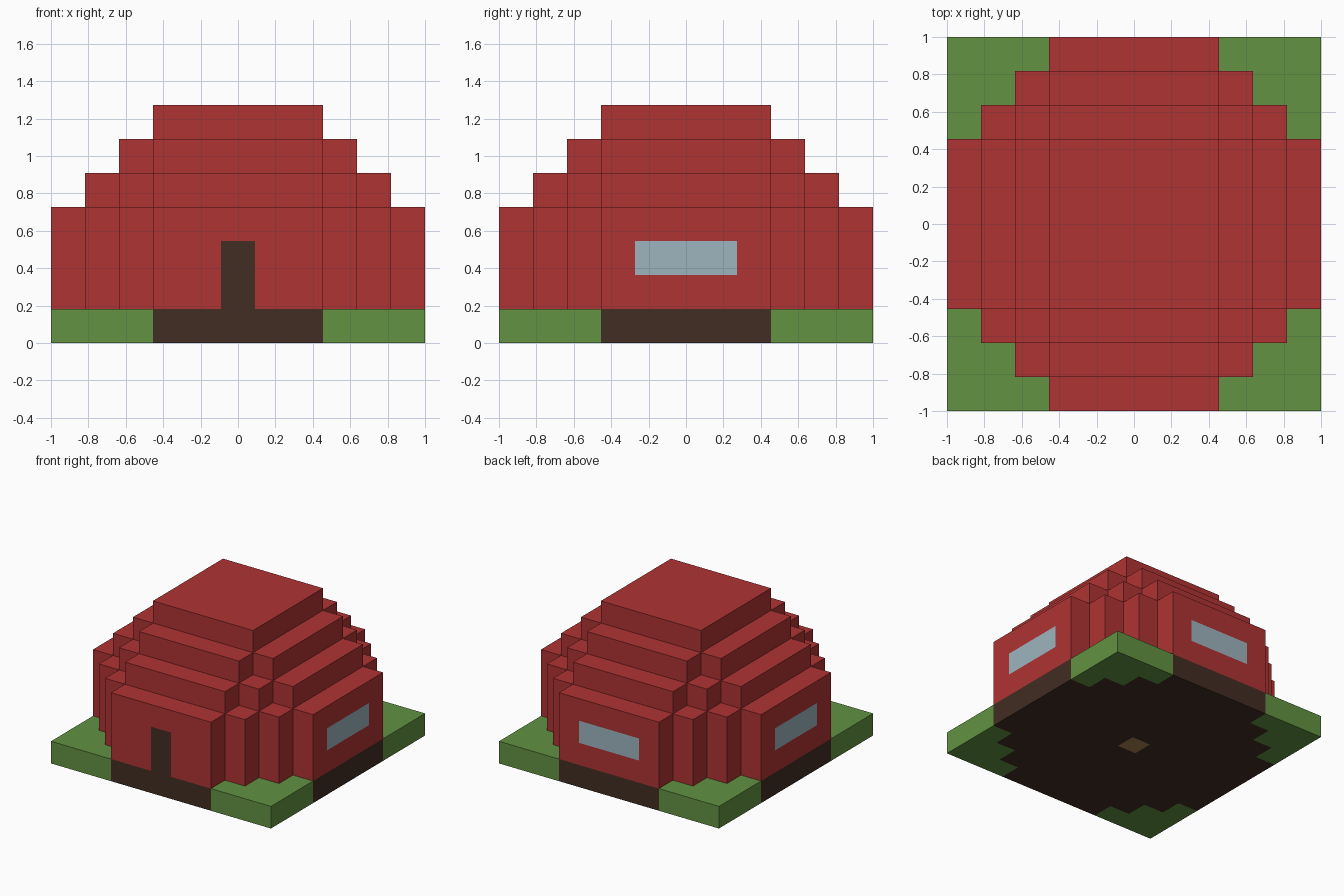
import bpy
import bmesh
from mathutils import Vector

CELL = 2 / 11      # one block of the grid
CORE = 2.5         # half width of the flat sides, in blocks

if "Cube" in bpy.data.objects:
    bpy.data.objects.remove(bpy.data.objects["Cube"], do_unlink=True)


def linear(c):
    c /= 255
    return c / 12.92 if c <= 0.04045 else ((c + 0.055) / 1.055) ** 2.4


def material(name, *rgb):
    mat = bpy.data.materials.new(name)
    color = (*[linear(c) for c in rgb], 1)
    mat.use_nodes = True
    mat.diffuse_color = color
    bsdf = mat.node_tree.nodes["Principled BSDF"]
    bsdf.inputs["Base Color"].default_value = color
    bsdf.inputs["Roughness"].default_value = 0.9
    return mat


red = material("red_wall", 175, 51, 51)
green = material("grass_green", 98, 146, 66)
brown = material("dark_brown", 66, 45, 35)
glass = material("pale_blue_glass", 157, 180, 190)
tan = material("tan_wood", 165, 128, 75)


def quarter_steps(reach):
    """Staircase corner from the +x side round to the +y side."""
    points = [(reach, CORE)]
    while points[-1][0] > CORE:
        x, y = points[-1]
        points += [(x - 1, y), (x - 1, y + 1)]
    return points


def turn(points, times):
    for _ in range(times):
        points = [(-y, x) for x, y in points]
    return points


def stepped_ring(reach):
    return [p for i in range(4) for p in turn(quarter_steps(reach), i)]


def prism(name, outline, bottom, top, *mats):
    """Extrude an outline between two heights, all in blocks."""
    bm = bmesh.new()
    base = bm.faces.new([bm.verts.new((x * CELL, y * CELL, bottom * CELL)) for x, y in outline])
    lift = bmesh.ops.extrude_face_region(bm, geom=[base], use_keep_orig=True)
    verts = [v for v in lift["geom"] if isinstance(v, bmesh.types.BMVert)]
    bmesh.ops.translate(bm, verts=verts, vec=(0, 0, (top - bottom) * CELL))
    bmesh.ops.recalc_face_normals(bm, faces=bm.faces)
    mesh = bpy.data.meshes.new(name)
    bm.to_mesh(mesh)
    bm.free()
    obj = bpy.data.objects.new(name, mesh)
    bpy.context.collection.objects.link(obj)
    for mat in mats:
        mesh.materials.append(mat)
    return obj


def cut_panel(obj, normal, low, high, slot):
    """Cut a flush rectangle into the outermost face along normal and colour it."""
    normal, low, high = Vector(normal), Vector(low) * CELL, Vector(high) * CELL
    bm = bmesh.new()
    bm.from_mesh(obj.data)
    bm.normal_update()
    outer = max(v.co.dot(normal) for v in bm.verts)

    def side_faces():
        return [f for f in bm.faces if f.normal.dot(normal) > 0.9
                and abs(f.calc_center_median().dot(normal) - outer) < 0.001]

    for axis in range(3):
        if abs(normal[axis]) > 0.5:
            continue
        direction = Vector([float(i == axis) for i in range(3)])
        for point in (low, high):
            faces = side_faces()
            geom = faces + list({e for f in faces for e in f.edges}) \
                + list({v for f in faces for v in f.verts})
            bmesh.ops.bisect_plane(bm, geom=geom, plane_co=point, plane_no=direction, dist=1e-5)
    for face in side_faces():
        c = face.calc_center_bounds()
        if all(abs(normal[i]) > 0.5 or low[i] < c[i] < high[i] for i in range(3)):
            face.material_index = slot
    bm.to_mesh(obj.data)
    bm.free()


# Foundation with a wooden block in the middle of its underside
foundation = prism("foundation", stepped_ring(5.5), 0, 1, brown, tan)
cut_panel(foundation, (0, 0, -1), (-0.47, -0.47, 0), (0.47, 0.47, 0), 1)

# Grass corners fill the square plot
for i, name in enumerate(("back_left", "back_right", "front_right", "front_left")):
    corner = [(5.5, 5.5)] + quarter_steps(5.5)[::-1]
    prism("grass_" + name, turn(corner, i), 0, 1, green)

# Walls with a door in front and a window on each other side
walls = prism("walls", stepped_ring(5.5), 1, 4, red, brown, glass)
cut_panel(walls, (0, -1, 0), (-0.5, 0, 0), (0.5, 0, 3), 1)
for side in ((1, 0, 0), (-1, 0, 0), (0, 1, 0)):
    cut_panel(walls, side, (-1.5, -1.5, 2), (1.5, 1.5, 3), 2)

# Stepped dome roof
for i, name in enumerate(("lower", "middle", "top")):
    prism("roof_" + name, stepped_ring(4.5 - i), 4 + i, 5 + i, red)
